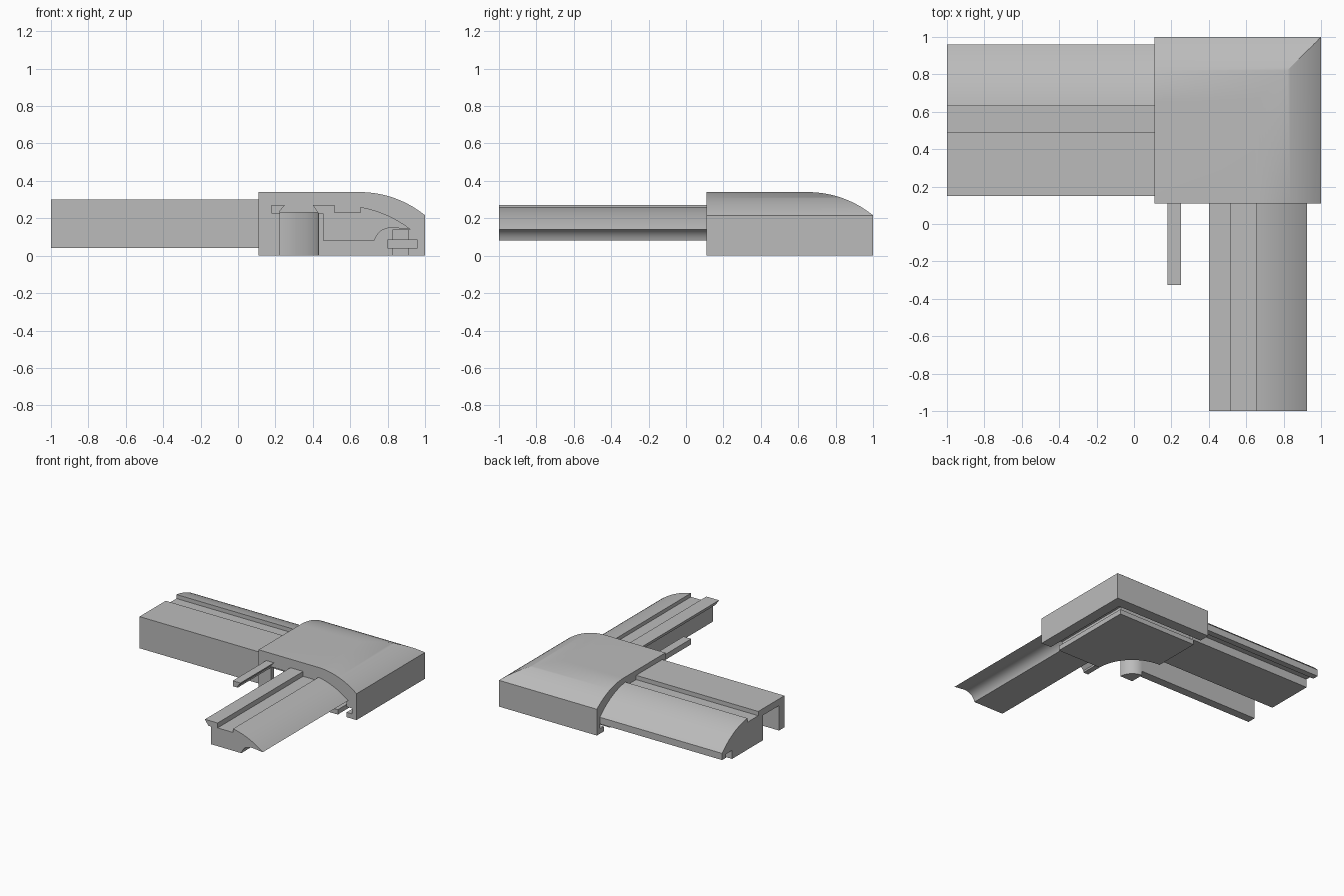
import bpy, bmesh, math
from mathutils import Vector

if "Cube" in bpy.data.objects:
    bpy.data.objects.remove(bpy.data.objects["Cube"])

grey = bpy.data.materials.new("plain grey")
grey.use_nodes = True
grey.diffuse_color = (0.5, 0.5, 0.5, 1)
grey.node_tree.nodes["Principled BSDF"].inputs["Base Color"].default_value = (0.5, 0.5, 0.5, 1)


def bend(a, c, b, n=16):
    """Points of a quadratic curve from a to b, pulled towards c."""
    a, b, c = Vector(a), Vector(b), Vector(c)
    return [tuple(a * (1 - t) ** 2 + c * 2 * t * (1 - t) + b * t * t)
            for t in (i / n for i in range(n + 1))]


def arc(cx, cy, r, start, end, n=24):
    angles = [math.radians(start + (end - start) * i / n) for i in range(n + 1)]
    return [(cx + r * math.cos(a), cy + r * math.sin(a)) for a in angles]


def extrude(name, profile, axis, start, end):
    """Sweep a closed profile along one axis; x takes (y, z), y takes (x, z), z takes (x, y)."""
    place = {"x": lambda p, d: (d, p[0], p[1]),
             "y": lambda p, d: (p[0], d, p[1]),
             "z": lambda p, d: (p[0], p[1], d)}[axis]
    bm = bmesh.new()
    near = [bm.verts.new(place(p, start)) for p in profile]
    far = [bm.verts.new(place(p, end)) for p in profile]
    bm.faces.new(near)
    bm.faces.new(far[::-1])
    for i in range(len(near)):
        j = (i + 1) % len(near)
        bm.faces.new((near[i], far[i], far[j], near[j]))
    bmesh.ops.recalc_face_normals(bm, faces=bm.faces)
    mesh = bpy.data.meshes.new(name)
    bm.to_mesh(mesh)
    bm.free()
    mesh.materials.append(grey)
    ob = bpy.data.objects.new(name, mesh)
    bpy.context.collection.objects.link(ob)
    return ob


def rect(x0, y0, x1, y1):
    return [(x0, y0), (x1, y0), (x1, y1), (x0, y1)]


def combine(ob, tool, operation):
    """Apply a boolean and drop the tool."""
    mod = ob.modifiers.new("cut", "BOOLEAN")
    mod.object, mod.operation, mod.solver = tool, operation, "EXACT"
    bpy.context.view_layer.update()
    result = bpy.data.meshes.new_from_object(ob.evaluated_get(bpy.context.evaluated_depsgraph_get()))
    ob.modifiers.clear()
    ob.data = result
    bpy.data.objects.remove(tool)


# Corner block: two rounded extrusions crossing at a mitre
radius = 0.556
sweep = math.degrees(math.asin(0.35 / radius))
dome = [(0.11, 0), (0.11, 0.34)] + arc(0.65, 0.34 - radius, radius, 90, 90 - sweep) + [(1, 0)]
block = extrude("corner_block", dome, "y", 0.11, 1)
combine(block, extrude("cross_dome", dome, "x", 0.11, 1), "INTERSECT")

# Slots under the outer walls, running round the corner
stem, wings = (0.83, -0.1, 0.91, 0.14), (0.80, 0.04, 0.96, 0.085)
for axis in "xy":
    for box in (stem, wings):
        combine(block, extrude("slot_cutter", rect(*box), axis, 0, box[2]), "DIFFERENCE")

# Curved passage round the inner corner post
ring = arc(0.11, 0.11, 0.32, -10, 100) + arc(0.11, 0.11, 0.115, 100, -10)
combine(block, extrude("passage_cutter", ring, "z", -0.1, 0.23), "DIFFERENCE")

# Front arm: stepped rail with a rounded shoulder and hollow outer edge
front_profile = [(0.40, 0.27), (0.515, 0.27), (0.515, 0.23), (0.655, 0.23)]
front_profile += bend((0.655, 0.26), (0.80, 0.235), (0.925, 0.14))
front_profile += bend((0.83, 0.15), (0.75, 0.15), (0.73, 0.08), 10)
front_profile += [(0.455, 0.08), (0.455, 0.225), (0.43, 0.225)]
front_arm = extrude("front_arm", front_profile, "y", -1, 0.12)

# Side arm: the larger rail with a flange and hanging leg
side_profile = [(0.15, 0.04), (0.15, 0.30), (0.49, 0.30), (0.49, 0.265), (0.63, 0.265)]
side_profile += bend((0.63, 0.298), (0.82, 0.275), (0.96, 0.135))
side_profile += [(0.96, 0.08), (0.91, 0.08), (0.91, 0.11), (0.83, 0.11), (0.83, 0.04),
                 (0.43, 0.04), (0.43, 0.245), (0.22, 0.245), (0.22, 0.04)]
side_arm = extrude("side_arm", side_profile, "x", -1, 0.12)

# Loose strip beside the front arm
strip_profile = [(0.18, 0.225), (0.225, 0.225), (0.225, 0.24), (0.25, 0.27), (0.18, 0.27)]
strip = extrude("side_strip", strip_profile, "y", -0.325, 0.12)

# Smooth the curves and keep the corners crisp
bpy.ops.object.select_all(action="DESELECT")
for ob in (block, front_arm, side_arm, strip):
    ob.select_set(True)
bpy.context.view_layer.objects.active = block
bpy.ops.object.shade_smooth_by_angle(angle=math.radians(25))
